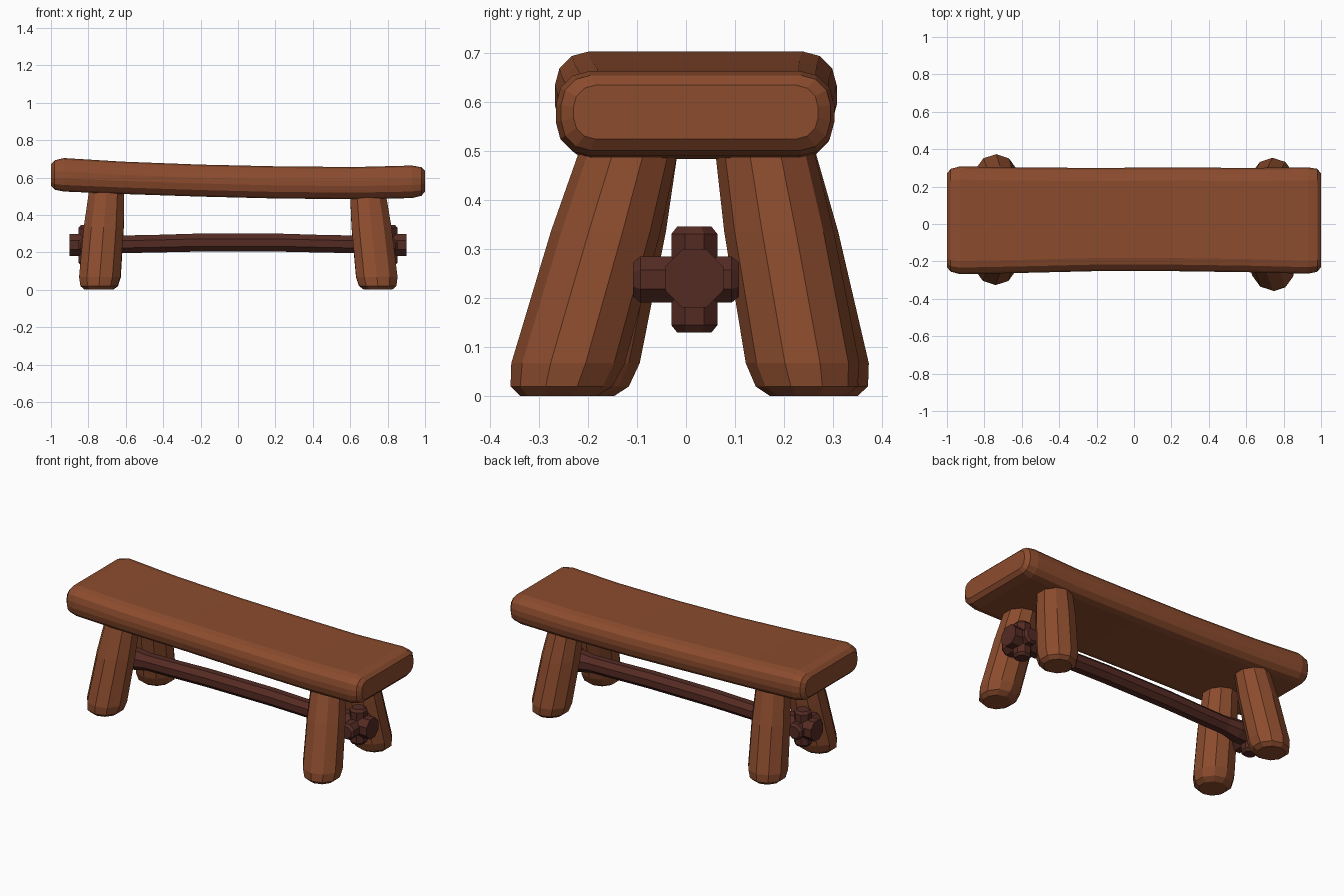
import bpy, bmesh
from math import sin, cos, pi
from mathutils import Vector

cube = bpy.data.objects.get("Cube")
if cube:
    bpy.data.objects.remove(cube, do_unlink=True)


def material(name, rgb):
    m = bpy.data.materials.new(name)
    m.use_nodes = True
    m.diffuse_color = (*rgb, 1)
    m.node_tree.nodes["Principled BSDF"].inputs["Base Color"].default_value = (*rgb, 1)
    return m


wood = material("warm_brown_wood", (0.262, 0.072, 0.027))
dark = material("dark_brown_wood", (0.09, 0.024, 0.017))


def loft(name, rings, mat):
    """Skin a list of equal-length point rings and cap both ends."""
    bm = bmesh.new()
    loops = [[bm.verts.new(p) for p in ring] for ring in rings]
    n = len(loops[0])
    for a, b in zip(loops, loops[1:]):
        for i in range(n):
            j = (i + 1) % n
            bm.faces.new((a[i], a[j], b[j], b[i]))
    bm.faces.new(loops[0][::-1])
    bm.faces.new(loops[-1])
    bmesh.ops.recalc_face_normals(bm, faces=bm.faces)
    mesh = bpy.data.meshes.new(name)
    bm.to_mesh(mesh)
    bm.free()
    mesh.materials.append(mat)
    obj = bpy.data.objects.new(name, mesh)
    bpy.context.collection.objects.link(obj)
    return obj


def ring(center, u, v, r, sides):
    """Regular polygon around center in the plane of u and v, flats facing u."""
    c, u, v = Vector(center), Vector(u), Vector(v)
    turn = [2 * pi * (i + 0.5) / sides for i in range(sides)]
    return [c + (u * cos(t) + v * sin(t)) * r for t in turn]


def plank_ring(x, y0, y1, z0, z1, r):
    """Rounded rectangle across the plank."""
    pts = []
    corners = [(y1 - r, z1 - r), (y0 + r, z1 - r), (y0 + r, z0 + r), (y1 - r, z0 + r)]
    for k, (y, z) in enumerate(corners):
        for s in range(4):
            t = (k + s / 3) * pi / 2
            pts.append((x, y + r * cos(t), z + r * sin(t)))
    return pts


# Sagging seat plank with rounded ends
seat = [
    (-1.0, -0.23, 0.27, 0.555, 0.67, 0.045),
    (-0.98, -0.255, 0.295, 0.535, 0.692, 0.06),
    (-0.93, -0.268, 0.308, 0.525, 0.704, 0.07),
    (-0.62, -0.262, 0.302, 0.512, 0.685, 0.07),
    (-0.2, -0.252, 0.3, 0.498, 0.669, 0.07),
    (0.2, -0.252, 0.302, 0.488, 0.66, 0.07),
    (0.62, -0.258, 0.3, 0.484, 0.656, 0.07),
    (0.93, -0.266, 0.303, 0.49, 0.664, 0.07),
    (0.98, -0.255, 0.295, 0.502, 0.655, 0.06),
    (1.0, -0.23, 0.27, 0.525, 0.635, 0.045),
]
loft("seat_plank", [plank_ring(*s) for s in seat], wood)

# Splayed legs: foot centre and top centre
legs = {
    "front_right_leg": ((-0.745, -0.225), (-0.7, -0.105)),
    "front_left_leg": ((0.75, -0.26), (0.69, -0.1)),
    "back_right_leg": ((-0.742, 0.272), (-0.7, 0.15)),
    "back_left_leg": ((0.748, 0.25), (0.69, 0.15)),
}
X, Y, Z = (1, 0, 0), (0, 1, 0), (0, 0, 1)
for name, (foot, top) in legs.items():
    a, b = Vector((*foot, 0)), Vector((*top, 0.56))
    profile = [(0, 0.078), (0.035, 0.104), (0.12, 0.116), (0.6, 0.112), (1, 0.097)]
    loft(name, [ring(a.lerp(b, t), X, Y, r, 10) for t, r in profile], wood)

# Arched stretcher bar with thicker ends
mid_y = 0.017
half = [(0.9, 0.24, 0.064), (0.7, 0.24, 0.064), (0.62, 0.243, 0.051),
        (0.45, 0.246, 0.051), (0.22, 0.252, 0.052)]
path = [(-x, z, r) for x, z, r in half] + half[::-1]
loft("stretcher_bar", [ring((x, mid_y, z), Y, Z, r, 8) for x, z, r in path], dark)

# Crossed locking pegs near each end of the bar
for side, sx in (("right", -1), ("left", 1)):
    hub = Vector((sx * 0.805, 0, 0.238))
    for kind, axis, across, offset in (("upright", Z, Y, mid_y), ("level", Y, Z, 0)):
        d = Vector(axis)
        c = hub + Vector((0, offset, 0))
        ends = [(-0.108, 0.038), (-0.093, 0.051), (0.093, 0.051), (0.108, 0.038)]
        loft(f"{side}_{kind}_peg", [ring(c + d * t, X, across, r, 8) for t, r in ends], dark)
